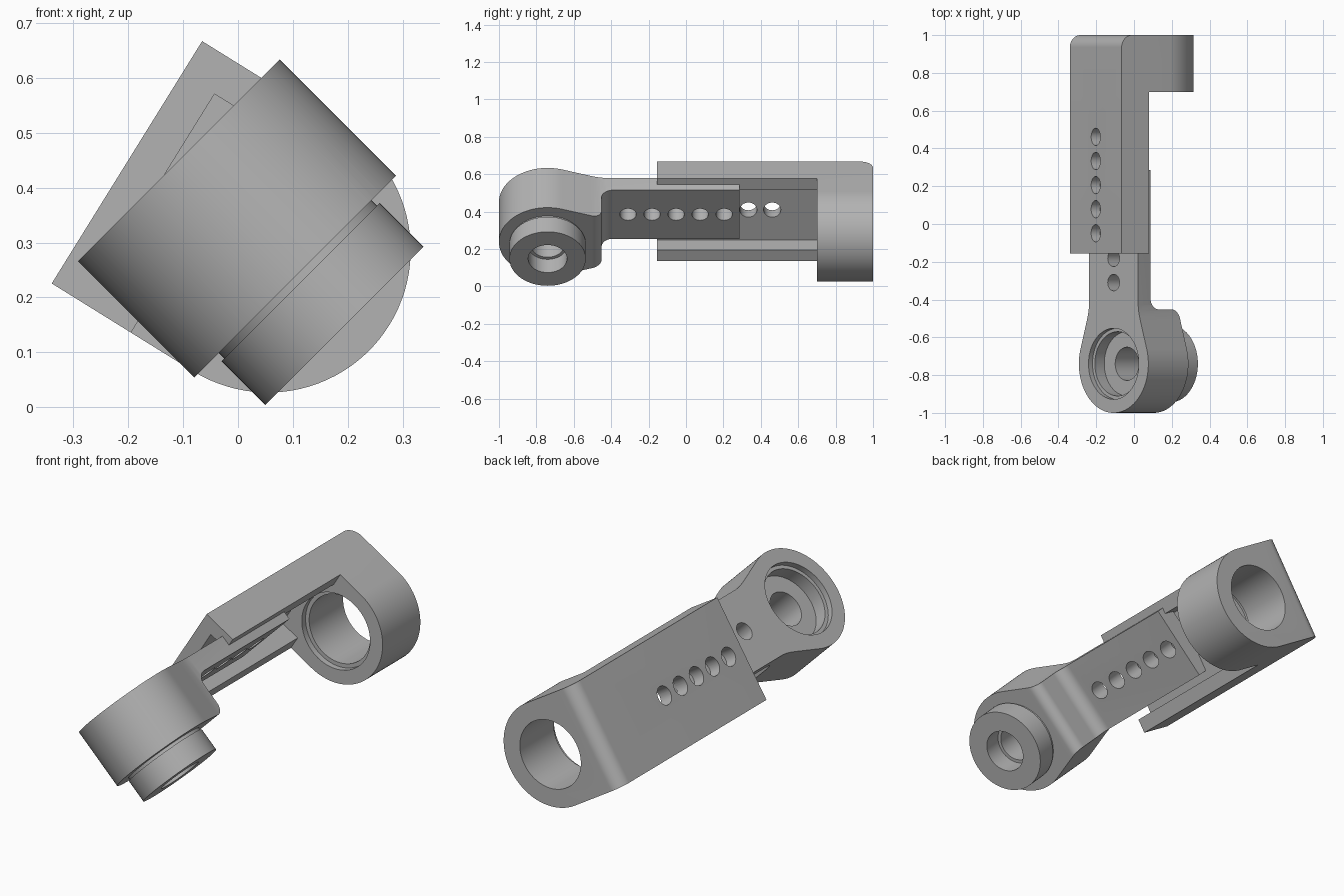
import bpy, bmesh, math
from mathutils import Matrix, Vector

cube = bpy.data.objects.get("Cube")
if cube:
    bpy.data.objects.remove(cube, do_unlink=True)

grey = bpy.data.materials.new("plain grey")
grey.use_nodes = True
grey.diffuse_color = (0.45, 0.45, 0.45, 1)
grey.node_tree.nodes["Principled BSDF"].inputs["Base Color"].default_value = (0.45, 0.45, 0.45, 1)


def frame(origin, angle):
    """Local x = across the part, y = along it, z = out of its outer face."""
    c, s = math.cos(angle), math.sin(angle)
    return Matrix(((c, 0, -s, origin[0]), (0, 1, 0, origin[1]),
                   (s, 0, c, origin[2]), (0, 0, 0, 1)))


def arc(cx, cy, r, a0, a1, n):
    return [(cx + r * math.cos(math.radians(a0 + (a1 - a0) * i / n)),
             cy + r * math.sin(math.radians(a0 + (a1 - a0) * i / n))) for i in range(n + 1)]


def prism(name, pts, axis, lo, hi, m):
    """Extrude a 2D outline along local axis 0, 1 or 2."""
    bm = bmesh.new()
    rings = []
    for h in (lo, hi):
        ring = []
        for p in pts:
            co = list(p)
            co.insert(axis, h)
            ring.append(bm.verts.new(m @ Vector(co)))
        rings.append(ring)
        bm.faces.new(ring)
    n = len(pts)
    for i in range(n):
        j = (i + 1) % n
        bm.faces.new((rings[0][i], rings[0][j], rings[1][j], rings[1][i]))
    bmesh.ops.recalc_face_normals(bm, faces=bm.faces)
    me = bpy.data.meshes.new(name)
    bm.to_mesh(me)
    bm.free()
    me.materials.append(grey)
    ob = bpy.data.objects.new(name, me)
    bpy.context.collection.objects.link(ob)
    return ob


def cylinder(name, cx, cy, r, axis, lo, hi, m, n=72):
    return prism(name, arc(cx, cy, r, 0, 360, n)[:-1], axis, lo, hi, m)


def combine(ob, other, op):
    """Apply a boolean and discard the helper."""
    mod = ob.modifiers.new(op, 'BOOLEAN')
    mod.operation, mod.object, mod.solver = op, other, 'EXACT'
    bpy.context.view_layer.objects.active = ob
    bpy.ops.object.modifier_apply(modifier=mod.name)
    bpy.data.objects.remove(other, do_unlink=True)


def finish(ob):
    bpy.ops.object.select_all(action='DESELECT')
    ob.select_set(True)
    bpy.context.view_layer.objects.active = ob
    bpy.ops.object.shade_smooth_by_angle(angle=math.radians(30))


# Joint arm: round head, tapering neck and flat perforated tongue
A = frame((-0.108, -0.74, 0.45), math.radians(45))
half = [(0.184, 1.025), (0.184, 0.31), (0.187, 0.28), (0.194, 0.25), (0.204, 0.217)]
plan = half + arc(0, 0, 0.26, 18, -198, 72) + [(-x, y) for x, y in reversed(half)]
arm = prism("joint_arm", plan, 2, -0.30, 0, A)
side = ([(-0.3, 0.1), (1.1, 0.1), (1.1, -0.092)]
        + arc(0.348, -0.152, 0.06, 90, 180, 10)       # inner fillet under the tongue
        + arc(0.238, -0.25, 0.05, 0, -90, 10)         # rounded lower edge
        + [(-0.3, -0.30)])
combine(arm, prism("side_trim", [(y, z) for y, z in side], 0, -0.3, 0.3, A), 'INTERSECT')

# Boss with a shallow groove next to the head
boss = cylinder("boss", 0, 0, 0.204, 2, -0.427, -0.314, A)
combine(boss, cylinder("groove", 0, 0, 0.197, 2, -0.35, -0.28, A), 'UNION')
combine(arm, boss, 'UNION')

# Stepped socket, through hole and boss recess
for r, lo, hi in ((0.188, -0.03, 0.1), (0.170, -0.10, 0.1),
                  (0.088, -0.6, 0.1), (0.104, -0.6, -0.327)):
    combine(arm, cylinder("bore", 0, 0, r, 2, lo, hi, A), 'DIFFERENCE')
for i in range(5):
    combine(arm, cylinder("pin_hole", 0, 0.43 + 0.1285 * i, 0.044, 2, -0.2, 0.1, A, 32), 'DIFFERENCE')
finish(arm)

# Channel bracket: open track with a round eye at the back
B = frame((-0.2025, 0, 0.4465), math.atan2(0.443, 0.275))
outline = [(-0.26, 0), (0.26, 0)] + arc(0, -0.303, 0.26, 0, -180, 48)
bracket = prism("channel_bracket", outline, 1, -0.155, 1.0, B)
side = ([(-0.3, 0.1), (-0.3, -0.17), (0.70, -0.17), (0.70, -0.7), (1.0, -0.7)]
        + arc(0.935, -0.065, 0.065, 0, 90, 12) + [(0.9, 0.0), (0.9, 0.1)])
# The rounded back edge meets the outer face, so the trim stays level with it
side = [(-0.3, 0.0)] + side[1:-2]
combine(bracket, prism("side_trim", side, 0, -0.3, 0.3, B), 'INTERSECT')

# Track, eye and pin holes
track = [(-0.19, -0.07), (0.19, -0.07), (0.19, -0.4), (-0.19, -0.4)]
combine(bracket, prism("track", track, 1, -0.4, 0.70, B), 'DIFFERENCE')
for r, lo, hi in ((0.19, 0.6, 0.73), (0.17, 0.6, 1.1)):
    combine(bracket, cylinder("eye", 0, -0.303, r, 1, lo, hi, B), 'DIFFERENCE')
for i in range(5):
    combine(bracket, cylinder("pin_hole", 0, -0.049 + 0.1275 * i, 0.046, 2, -0.15, 0.1, B, 32), 'DIFFERENCE')
finish(bracket)
